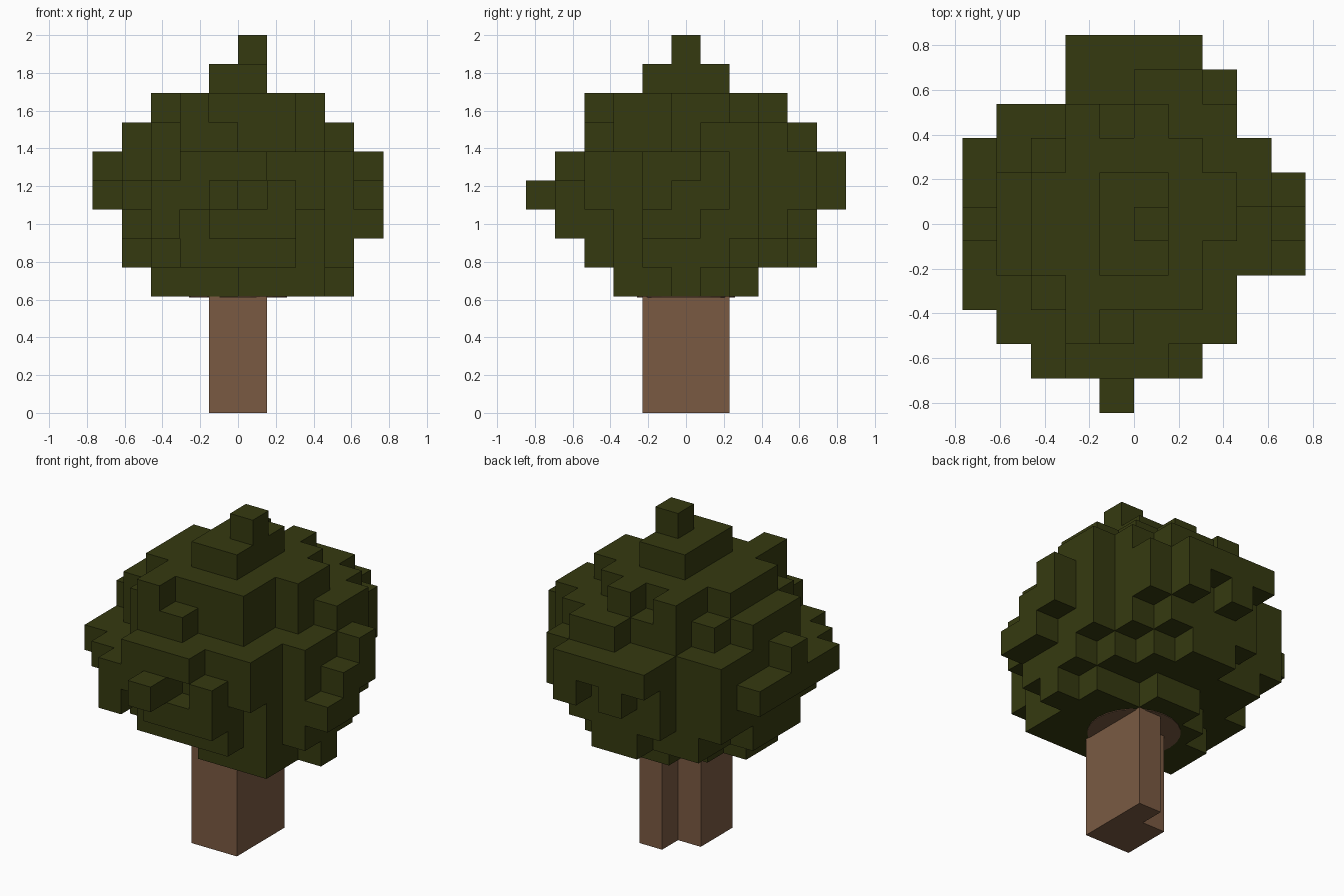
import bpy, bmesh, math
from itertools import product

if "Cube" in bpy.data.objects:
    bpy.data.objects.remove(bpy.data.objects["Cube"])

U = 2 / 13  # edge of one block


def material(name, rgb):
    m = bpy.data.materials.new(name)
    m.diffuse_color = (*rgb, 1)
    m.use_nodes = True
    m.node_tree.nodes["Principled BSDF"].inputs["Base Color"].default_value = m.diffuse_color
    return m


LEAF = material("dark olive leaves", (0.036, 0.042, 0.005))
BARK = material("brown bark", (0.195, 0.102, 0.055))


def block_mesh(name, cells, mat):
    """Skin a set of block cells, keeping only the exposed faces."""
    bm = bmesh.new()
    verts = {}

    def vert(p):
        if p not in verts:
            # block grid is centred on x; y is offset by half a block
            verts[p] = bm.verts.new((p[0] * U, (p[1] - 0.5) * U, p[2] * U))
        return verts[p]

    for c in cells:
        for axis, side in product(range(3), (0, 1)):
            n = list(c)
            n[axis] += 1 if side else -1
            if tuple(n) in cells:
                continue
            a, b = (axis + 1) % 3, (axis + 2) % 3
            ring = []
            for da, db in ((0, 0), (1, 0), (1, 1), (0, 1)):
                p = list(c)
                p[axis] += side
                p[a] += da
                p[b] += db
                ring.append(vert(tuple(p)))
            bm.faces.new(ring if side else ring[::-1])
    me = bpy.data.meshes.new(name)
    bm.to_mesh(me)
    bm.free()
    me.materials.append(mat)
    ob = bpy.data.objects.new(name, me)
    bpy.context.collection.objects.link(ob)
    return ob


def fill(cells, z, *rects):
    """Add rectangles (x0, x1, y0, y1) of blocks to layer z."""
    for x0, x1, y0, y1 in rects:
        cells.update((x, y, z) for x in range(x0, x1) for y in range(y0, y1))


# Trunk with a notch at the back left (y ranges are block lines, +0.5 offset)
trunk = set()
for z in range(4):
    fill(trunk, z, (-1, 1, -1, 1), (0, 1, 1, 2))
block_mesh("trunk", trunk, BARK)

# Crown, layer by layer from the bottom
crown = set()
fill(crown, 4, (0, 3, -2, -1), (-3, 3, -1, 1), (-2, 3, 1, 2),
     (3, 4, 0, 1), (-1, 1, 2, 3))
fill(crown, 5, (-2, 2, -3, -2), (-3, 3, -2, 3), (-4, 4, -1, 2),
     (-3, 2, 3, 4), (-1, 1, 4, 5))
fill(crown, 6, (-3, -2, -4, -3), (-1, 2, -4, -3), (-3, 2, -3, -2),
     (-4, 3, -2, 4), (3, 4, -1, 3), (4, 5, -1, 1), (-2, 2, 4, 5))
fill(crown, 7, (-1, 0, -5, -4), (-3, 0, -4, -3), (1, 2, -4, -3),
     (-4, 3, -3, 4), (-5, -4, -2, 3), (3, 4, -1, 3), (4, 5, 0, 2),
     (-2, 3, 4, 5), (-1, 0, 5, 6), (1, 2, 5, 6))
fill(crown, 8, (-2, 1, -4, -3), (-2, 3, -3, -1), (-3, -2, -2, -1),
     (-4, 4, -1, 3), (-5, -4, 0, 1), (4, 5, 1, 2), (-4, 3, 3, 4),
     (-2, 3, 4, 5), (-2, 2, 5, 6))
fill(crown, 9, (-2, 0, -3, -2), (-3, 2, -2, 3), (-2, 3, 3, 4),
     (-4, -3, -1, 2), (2, 3, 0, 3), (3, 4, 1, 3), (0, 2, 4, 5))
fill(crown, 10, (-2, 2, -2, 3), (-3, -2, -1, 2), (2, 3, 0, 2),
     (-2, -1, -3, -2), (-2, -1, 3, 4), (0, 1, 3, 4))
fill(crown, 11, (-1, 1, -1, 2))
fill(crown, 12, (0, 1, 0, 1))
block_mesh("crown", crown, LEAF)

# Thin brown patch under the crown around the trunk
bpy.ops.mesh.primitive_cylinder_add(vertices=24, radius=0.26, depth=0.006,
                                    location=(0, 0, 4 * U - 0.001))
patch = bpy.context.object
patch.name = "trunk_collar"
patch.data.materials.append(BARK)
